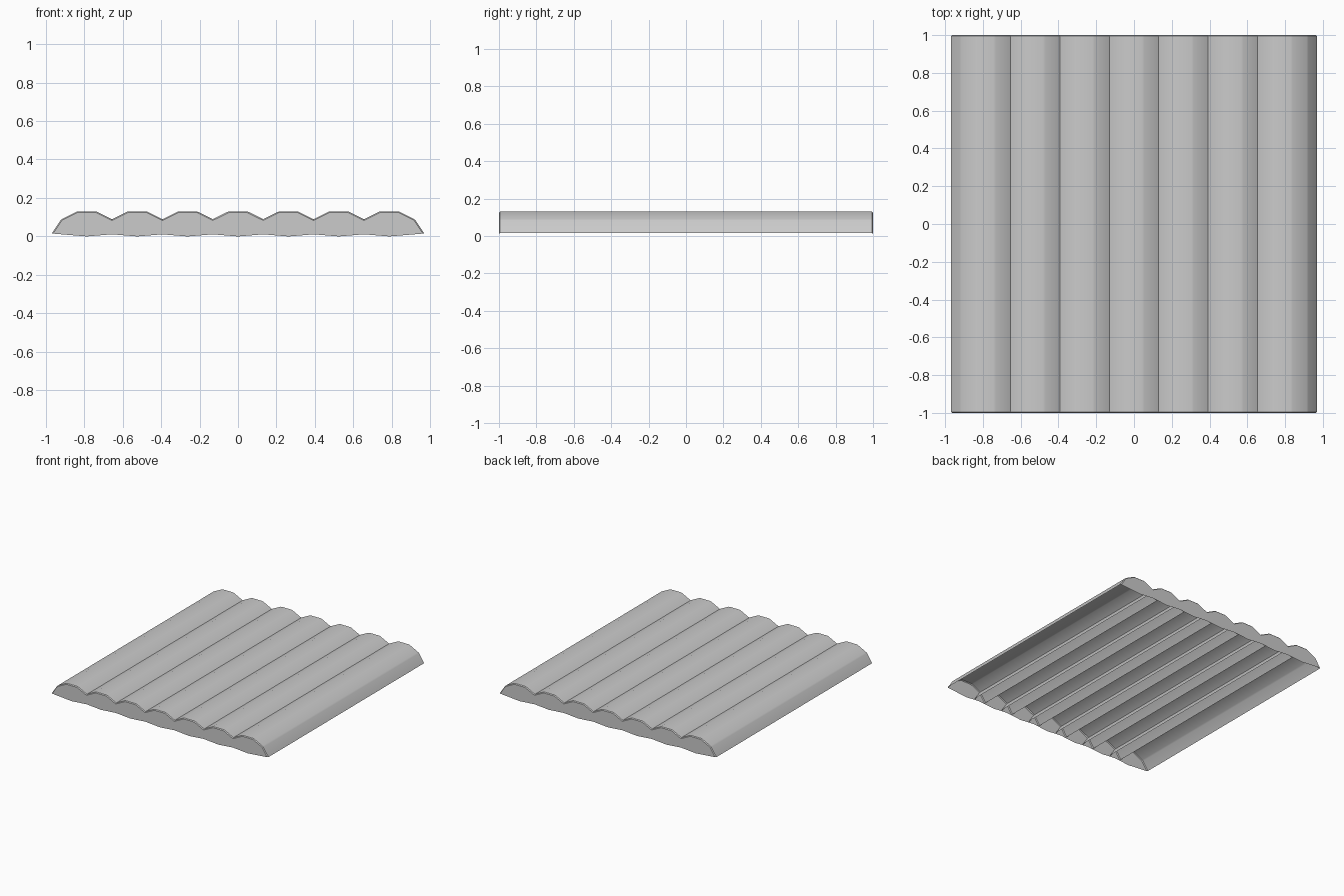
import bpy
import bmesh
import math

if "Cube" in bpy.data.objects:
    bpy.data.objects.remove(bpy.data.objects["Cube"])

PITCH = 0.262        # spacing of the ridges
RX, RZ = 0.189, 0.163  # radii of the twelve-sided arch
Z0 = -0.027          # height of the arch centre
HALF = 1.0           # half length along y


def ridge(name, x):
    """Open-bottomed half barrel with closed ends."""
    bm = bmesh.new()
    angles = [math.radians(15 + 30 * i) for i in range(6)]
    profile = [(RX * math.cos(a), Z0 + RZ * math.sin(a)) for a in angles]
    rings = []
    for y in (-HALF, HALF):
        rings.append([bm.verts.new((px, y, pz)) for px, pz in profile])
    front, back = rings

    # long flat panels
    for i in range(5):
        bm.faces.new((front[i], back[i], back[i + 1], front[i + 1]))

    # end caps, dipping to the floor in the middle
    for ring, y in ((front, -HALF), (back, HALF)):
        tip = bm.verts.new((0, y, 0))
        bm.faces.new(ring + [tip])
    bmesh.ops.recalc_face_normals(bm, faces=bm.faces[:])
    if max(bm.faces, key=lambda f: f.calc_center_median().z).normal.z < 0:
        bmesh.ops.reverse_faces(bm, faces=bm.faces[:])

    # slightly softened edges
    edges = [e for e in bm.edges if len(e.link_faces) == 2]
    bmesh.ops.bevel(bm, geom=edges, offset=0.006, segments=1,
                    affect='EDGES', profile=0.5, clamp_overlap=True)

    mesh = bpy.data.meshes.new(name)
    bm.to_mesh(mesh)
    bm.free()
    obj = bpy.data.objects.new(name, mesh)
    obj.location.x = x
    bpy.context.collection.objects.link(obj)
    bpy.ops.object.select_all(action='DESELECT')
    obj.select_set(True)
    bpy.context.view_layer.objects.active = obj
    bpy.ops.object.shade_smooth_by_angle(angle=math.radians(30))


# seven overlapping ridges side by side
for i in range(7):
    ridge(f"roof_ridge_{i + 1}", (i - 3) * PITCH)
